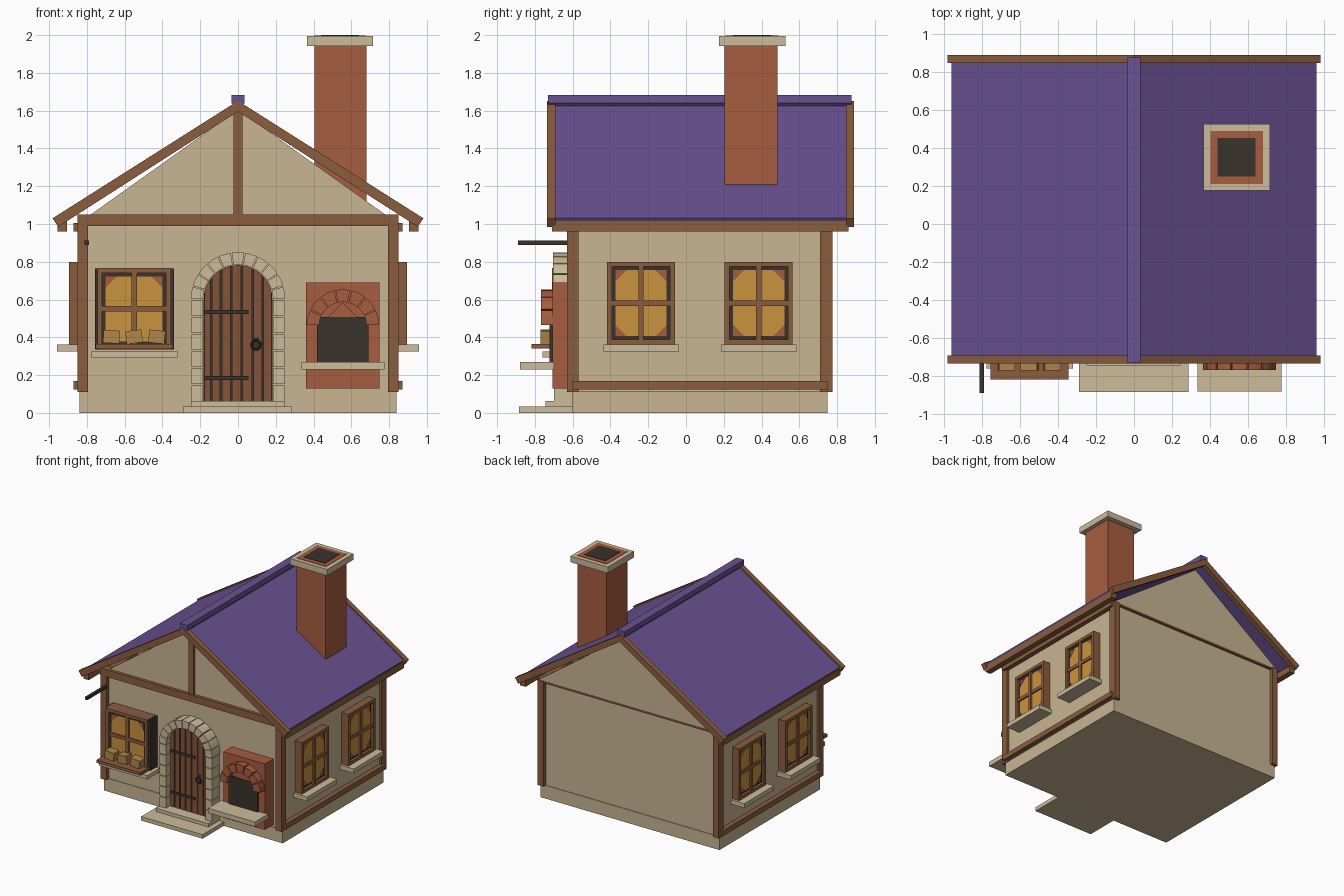
import bpy, bmesh, math
from mathutils import Matrix

if "Cube" in bpy.data.objects:
    bpy.data.objects.remove(bpy.data.objects["Cube"])


def lin(c):
    c /= 255
    return c / 12.92 if c <= 0.04045 else ((c + 0.055) / 1.055) ** 2.4


def material(name, r, g, b):
    m = bpy.data.materials.new(name)
    m.diffuse_color = (lin(r), lin(g), lin(b), 1)
    m.use_nodes = True
    m.node_tree.nodes["Principled BSDF"].inputs["Base Color"].default_value = m.diffuse_color
    return m


PLASTER = material("plaster", 200, 181, 146)
STONE = material("pale_stone", 204, 188, 154)
WOOD = material("timber", 138, 93, 62)
DOOR = material("door_wood", 130, 84, 56)
ROOF = material("purple_roof", 106, 82, 146)
BRICK = material("brick", 166, 93, 62)
DARK = material("dark_iron", 58, 50, 44)
GLASS = material("amber_glass", 202, 146, 62)
BREAD = material("bread", 176, 134, 74)


def part(name, shapes, mat, M=Matrix()):
    """Extrude every (x-z outline, y0, y1) shape along y into one object."""
    bm = bmesh.new()
    for pts, y0, y1 in shapes:
        a = [bm.verts.new((x, y0, z)) for x, z in pts]
        b = [bm.verts.new((x, y1, z)) for x, z in pts]
        n = len(pts)
        bm.faces.new(a)
        bm.faces.new(b[::-1])
        for i in range(n):
            j = (i + 1) % n
            bm.faces.new((a[j], a[i], b[i], b[j]))
    bm.transform(M)
    bmesh.ops.recalc_face_normals(bm, faces=bm.faces)
    me = bpy.data.meshes.new(name)
    bm.to_mesh(me)
    bm.free()
    me.materials.append(mat)
    ob = bpy.data.objects.new(name, me)
    bpy.context.collection.objects.link(ob)
    return ob


def box(x0, x1, y0, y1, z0, z1):
    return ([(x0, z0), (x1, z0), (x1, z1), (x0, z1)], y0, y1)


def flip(shape):
    pts, y0, y1 = shape
    return ([(-x, z) for x, z in pts], y0, y1)


def both(shapes):
    return shapes + [flip(s) for s in shapes]


def arch(cx, cz, r0, r1, y0, y1, count, gap):
    """Wedge blocks over a half circle."""
    out = []
    for i in range(count):
        a = math.pi * i / count + gap
        b = math.pi * (i + 1) / count - gap
        m = (a + b) / 2
        ring = [(r0, a), (r1, a), (r1, m), (r1, b), (r0, b), (r0, m)]
        out.append(([(cx + r * math.cos(t), cz + r * math.sin(t)) for r, t in ring], y0, y1))
    return out


# House body
part("foundation", [box(-.84, .84, -.60, .75, 0, .112)], PLASTER)
part("walls", [box(-.83, .83, -.595, .745, .11, 1.0)], PLASTER)
gable = [(-.85, 1.0), (.85, 1.0), (0, 1.605)]
part("gables", [(gable, -.61, -.57), (gable, .72, .765)], PLASTER)

# Timber frame
part("corner_posts", both([box(.795, .85, -.63, -.57, .11, 1.0),
                           box(.795, .85, .71, .775, .11, 1.0)]), WOOD)
part("side_beams", both([box(.82, .87, -.60, .75, .125, .17),
                         box(.82, .87, -.60, .75, .96, 1.005)]), WOOD)
part("front_beam", [box(-.85, .85, -.635, -.57, .99, 1.05)], WOOD)
part("rear_beam", [box(-.85, .85, .74, .768, .985, 1.0)], WOOD)
part("gable_post", [box(-.025, .025, -.63, -.58, 1.05, 1.61)], WOOD)

# Roof
slope = [(0, 1.64), (.96, 1.032), (.945, 1.008), (0, 1.608)]
part("roof_slopes", both([(slope, -.695, .855)]), ROOF)
rafter = [(0, 1.652), (.982, 1.03), (.952, .985), (0, 1.595)]
part("rafters", both([(rafter, -.735, -.692), (rafter, .848, .89)]), WOOD)
part("eave_beams", both([box(.905, .955, -.71, .86, .96, 1.015)]), WOOD)
part("ridge_cap", [([(-.035, 1.64), (0, 1.60), (.035, 1.64), (.035, 1.683), (-.035, 1.683)],
                    -.73, .875)], ROOF)

# Chimney
part("chimney", [box(.405, .68, .205, .485, 1.08, 1.95)], BRICK)
part("chimney_cap", [box(.365, .715, .175, .527, 1.942, 1.994)], STONE)
part("chimney_liner", [box(.402, .678, .21, .49, 1.99, 1.997)], BRICK)
part("chimney_flue", [box(.44, .64, .25, .452, 1.992, 2.0)], DARK)

# Door: planks follow the arched top
R, CZ = .182, .60


def door_top(x):
    return CZ + math.sqrt(max(0, R * R - x * x))


planks = []
edges = [-.182, -.142, -.09, -.037, .02, .077, .132, .182]
for a, b in zip(edges, edges[1:]):
    a, b = a + .004, b - .004
    top = [(b + (a - b) * k / 4, door_top(b + (a - b) * k / 4)) for k in range(5)]
    planks.append(([(a, .06), (b, .06)] + top, -.65, -.60))
part("door_planks", planks, DOOR)
back = [(R * math.cos(math.pi * k / 16), CZ + R * math.sin(math.pi * k / 16)) for k in range(17)]
part("door_backing", [([(-R, .06), (R, .06)] + back, -.638, -.59)], DARK)
part("strap_hinges", [box(-.178, .055, -.658, -.645, z - .011, z + .011) for z in (.185, .535)], DARK)
part("door_latch", [box(.08, .11, -.656, -.645, .33, .40)], DARK)
bpy.ops.mesh.primitive_torus_add(location=(.095, -.665, .36), rotation=(math.pi / 2, 0, 0),
                                 major_radius=.024, minor_radius=.006,
                                 major_segments=12, minor_segments=6)
ring = bpy.context.object
ring.name = "door_ring"
ring.data.materials.append(DARK)

# Door surround and steps
blocks = [box(.185, .245, -.70, -.59, .062 + .09 * i, .146 + .09 * i) for i in range(6)]
part("door_jamb_stones", both(blocks), STONE)
part("door_arch_stones", arch(0, CZ, .185, .25, -.705, -.59, 11, .012), STONE)
part("steps", [box(-.29, .287, -.885, -.59, 0, .034),
               box(-.25, .245, -.745, -.59, .03, .062)], STONE)


# Windows, facing -y before the transform
def window(name, cx, hw, z0, z1, wall, front, curtains, M=Matrix()):
    x0, x1, t, e = cx - hw, cx + hw, .026, .018
    mid = (z0 + z1) / 2
    y = -front
    part(name + "_frame", [box(x0, x0 + t, y, -wall, z0, z1), box(x1 - t, x1, y, -wall, z0, z1),
                           box(x0 + t, x1 - t, y, -wall, z0, z0 + t),
                           box(x0 + t, x1 - t, y, -wall, z1 - t, z1)], WOOD, M)
    part(name + "_rim", [box(x0 + t, x1 - t, y + .022, -wall, z0 + t, z1 - t)], DARK, M)
    gx0, gx1, gz0, gz1 = x0 + t + e, x1 - t - e, z0 + t + e, z1 - t - e
    part(name + "_glass", [box(gx0, gx1, y + .018, -wall, gz0, gz1)], GLASS, M)
    part(name + "_mullions", [box(cx - .014, cx + .014, y + .004, -wall, z0 + t, z1 - t),
                              box(x0 + t, x1 - t, y + .006, -wall, mid - .014, mid + .014)], WOOD, M)
    s = .06
    tris = [([(gx, gz), (gx + s * dx, gz), (gx, gz + s * dz)], y + .015, y + .02)
            for gx, dx in ((gx0, 1), (gx1, -1)) for gz, dz in ((gz0, 1), (gz1, -1))
            if dz in curtains]
    part(name + "_curtains", tris, BRICK, M)


for side, word in ((1, "right"), (-1, "left")):
    M = Matrix.Rotation(side * math.pi / 2, 4, 'Z')
    for c, place in ((-.238, "front"), (.385, "rear")):
        u = side * c
        window(f"{word}_{place}_window", u, .18, .362, .80, .825, .895, (1, -1), M)
        part(f"{word}_{place}_sill", [box(u - .2, u + .2, -.957, -.82, .325, .362)], STONE, M)

# Front window with serving shelf and loaves
part("front_window_case", [box(-.757, -.34, -.69, -.59, .335, .765)], DARK)
window("front_window", -.55, .195, .335, .767, .59, .71, (-1,))
part("front_sill", [box(-.775, -.32, -.76, -.59, .292, .325)], STONE)
part("front_shelf", [box(-.755, -.345, -.818, -.68, .34, .365)], WOOD)
loaves = []
for cx, ang in ((-.67, -.06), (-.55, .12), (-.43, -.1)):
    c, s = math.cos(ang), math.sin(ang)
    loaves.append(([(cx + x * c - z * s, .403 + x * s + z * c) for x, z in
                    ((-.043, -.034), (.043, -.034), (.043, .034), (-.043, .034))], -.77, -.70))
part("loaves", loaves, BREAD)

# Oven
part("oven_body", [box(.36, .748, -.708, -.59, .13, .69)], BRICK)
part("oven_arch", arch(.555, .462, .125, .192, -.768, -.70, 7, .02), BRICK)
part("oven_mouth_arch", arch(.555, .462, .0, .122, -.716, -.70, 1, 0), BRICK)
part("oven_opening", [box(.418, .69, -.722, -.70, .268, .508)], DARK)
part("oven_shelf", [box(.335, .775, -.88, -.70, .23, .27)], STONE)

# Sign rod
part("sign_rod", [box(-.812, -.79, -.89, -.62, .89, .913)], DARK)
